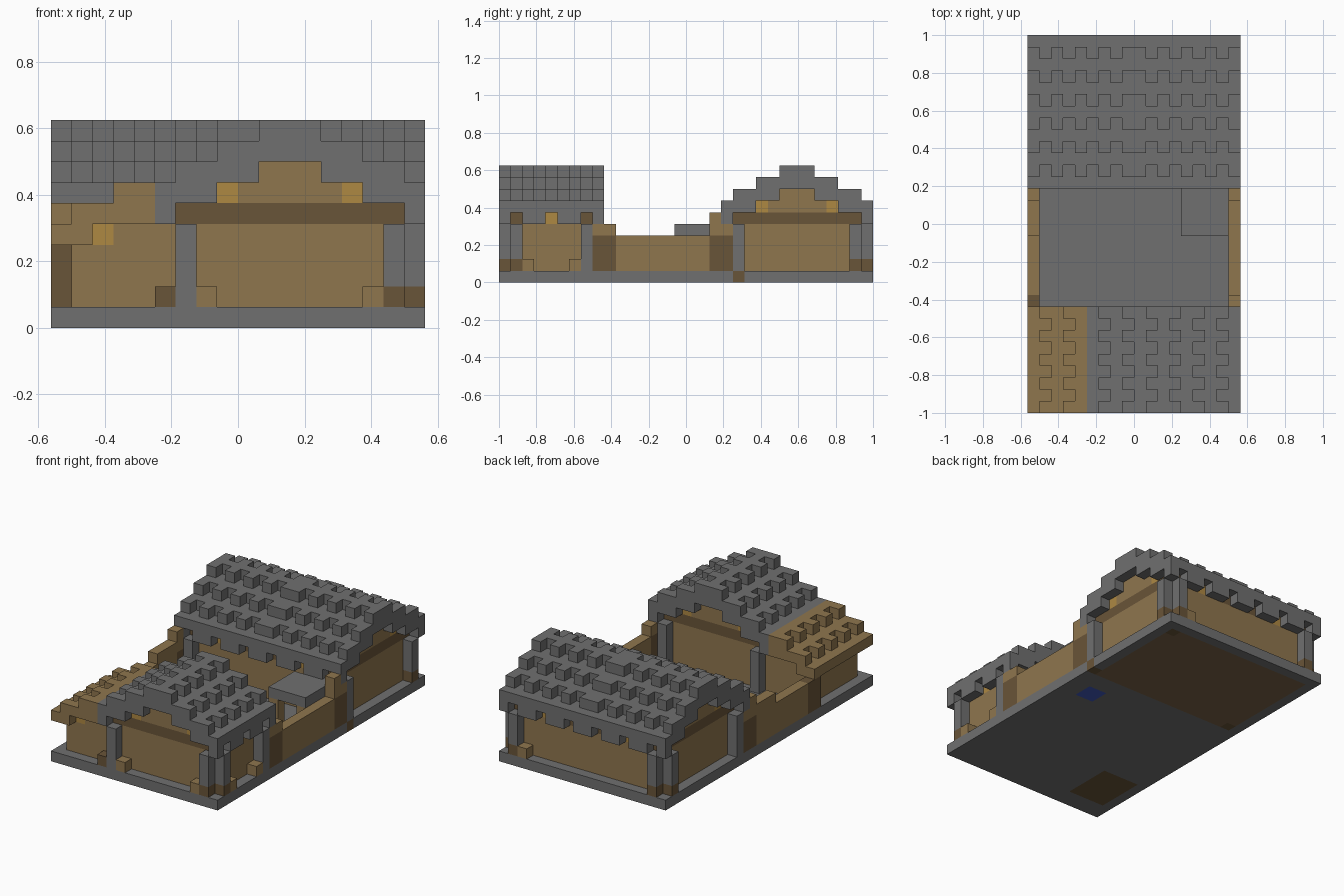
import bpy
import bmesh
from itertools import product
from mathutils import Vector

U = 0.0625                      # edge of one building block
ORIGIN = Vector((-9, -16, 0))   # block grid corner
used = set()                    # blocks already taken by earlier parts

cube = bpy.data.objects.get("Cube")
if cube:
    bpy.data.objects.remove(cube)


def material(name, rgb):
    m = bpy.data.materials.new(name)
    m.use_nodes = True
    color = (*rgb, 1)
    m.diffuse_color = color
    bsdf = m.node_tree.nodes["Principled BSDF"]
    bsdf.inputs["Base Color"].default_value = color
    bsdf.inputs["Roughness"].default_value = 0.9
    return m


STONE = material("stone grey", (0.162, 0.162, 0.162))
WOOD = material("light wood", (0.275, 0.181, 0.076))
LOG = material("dark wood", (0.141, 0.089, 0.04))
PLANK = material("floor wood", (0.2, 0.127, 0.064))
LAMP = material("lamp amber", (0.423, 0.246, 0.055))
WATER = material("water blue", (0.05, 0.097, 0.5))


def box(x0, x1, y0, y1, z0, z1):
    """Blocks in half-open ranges."""
    return set(product(range(x0, x1), range(y0, y1), range(z0, z1)))


def columns(spots, z0, z1):
    return {(x, y, z) for x, y in spots for z in range(z0, z1)}


def ring(x0, x1, y0, y1, z0, z1):
    return box(x0, x1, y0, y1, z0, z1) - box(x0 + 1, x1 - 1, y0 + 1, y1 - 1, z0, z1)


def part(name, mat, cells):
    """Make one object from the outer faces of a set of blocks."""
    cells = cells - used
    used.update(cells)
    bm = bmesh.new()
    for c in cells:
        for axis, side in product(range(3), (0, 1)):
            near = list(c)
            near[axis] += 2 * side - 1
            if tuple(near) in cells:
                continue
            a, b = Vector(), Vector()
            a[(axis + 1) % 3] = 1
            b[(axis + 2) % 3] = 1
            p = Vector(c) + ORIGIN
            p[axis] += side
            quad = [p, p + a, p + a + b, p + b]
            if not side:
                quad.reverse()
            bm.faces.new([bm.verts.new(v * U) for v in quad])
    bmesh.ops.remove_doubles(bm, verts=bm.verts, dist=0.001)
    bmesh.ops.dissolve_limit(bm, angle_limit=0.01, verts=bm.verts, edges=bm.edges)
    mesh = bpy.data.meshes.new(name)
    bm.to_mesh(mesh)
    bm.free()
    mesh.materials.append(mat)
    obj = bpy.data.objects.new(name, mesh)
    bpy.context.collection.objects.link(obj)


def gable_roof(length, place):
    """Stepped roof with toothed tiles and notched eaves."""
    cells = set()
    for c, p in product(range(length), range(13)):
        d = abs(p - 6)
        long_tile = min(c, length - 1 - c) % 2 == 0
        top = 10 - (d if long_tile else d + 1) // 2
        low = 8 - d // 2
        if d == 6 and c % 3 == 1:
            low += 1
        cells |= {place(c, p, z) for z in range(low, top)}
    return cells


# Ground slab with inlaid floors
part("pool", WATER, box(14, 16, 16, 18, 0, 1))
part("log_footings", LOG, columns([(17, 20), (16, 30), (1, 20)], 0, 1))
part("shed_floor", LOG, box(1, 5, 2, 7, 0, 1))
part("house_floor", PLANK, box(1, 17, 20, 31, 0, 1))
part("ground_slab", STONE, box(0, 18, 0, 32, 0, 1))

# Roofs
part("back_roof", STONE, gable_roof(18, lambda c, p, z: (c, 19 + p, z)))
part("front_roof", STONE, gable_roof(9, lambda c, p, z: (5 + p, c, z)))
shed = set()
for x, y in product(range(5), range(9)):
    top = 5 + (x + 1 - y % 2) // 2
    shed |= columns([(x, y)], min(4 + x // 2, 5), top)
part("shed_roof", WOOD, shed)

# Lamps in the gables and under the eaves
lamps = {(x, y, 6) for x in (8, 14) for y in (1, 7)}
lamps |= {(x, y, 6) for x in (1, 16) for y in (22, 28)}
lamps |= {(x, y, 5) for x in (4, 13) for y in (20, 30)}
lamps |= {(16, 4, 5), (2, 1, 4)}
part("lamps", LAMP, lamps)

# Posts and dark feet
part("post_feet", LOG, columns(
    [(5, 0), (16, 0), (17, 1), (17, 30), (16, 31), (0, 30), (1, 31)], 1, 2))
part("front_posts", STONE, columns(
    [(6, 0), (16, 0), (17, 1), (17, 7), (6, 8), (16, 8)], 1, 5))
part("back_posts", STONE, columns(
    [(x, y) for x in (0, 17) for y in (20, 30)]
    + [(x, y) for x in (1, 16) for y in (19, 31)], 1, 5))
part("brackets", WOOD, columns([(7, 0), (15, 0), (17, 2), (17, 6), (15, 31)], 1, 2))

# Houses: corner logs, top beam, walls and gables
for name, x0, x1, y0, y1 in (("front", 6, 17, 1, 8), ("back", 1, 17, 20, 31)):
    corners = [(x, y) for x in (x0, x1 - 1) for y in (y0, y1 - 1)]
    part(name + "_corner_logs", LOG, columns(corners, 1, 5))
    part(name + "_beam", LOG, ring(x0, x1, y0, y1, 5, 6))
    part(name + "_walls", WOOD, ring(x0, x1, y0, y1, 1, 5))
front_gables, back_gables = set(), set()
for y in (1, 7):
    front_gables |= box(8, 15, y, y + 1, 6, 7) | box(10, 13, y, y + 1, 7, 8)
for x in (1, 16):
    back_gables |= box(x, x + 1, 22, 29, 6, 7) | box(x, x + 1, 24, 27, 7, 8)
part("front_gables", WOOD, front_gables)
part("back_gables", WOOD, back_gables)
part("shed_walls", WOOD, ring(1, 6, 1, 8, 1, 5))

# Courtyard walls with dark ends, and the pool canopy
for name, x in (("left", 17), ("right", 0)):
    ends = box(x, x + 1, 8, 10, 1, 4) | box(x, x + 1, 18, 20, 1, 4)
    part(name + "_wall_ends", LOG, ends)
    wall = box(x, x + 1, 10, 18, 1, 4) | box(x, x + 1, 18, 19, 4, 6)
    if x:
        wall |= box(x, x + 1, 8, 10, 4, 5) | {(x, 19, 4)}
    else:
        wall |= box(x, x + 1, 15, 20, 4, 5)
    part(name + "_courtyard_wall", WOOD, wall)
part("canopy", STONE, box(13, 17, 15, 19, 4, 5))
part("canopy_posts", WOOD, columns([(13, 15), (16, 15)], 1, 4))
